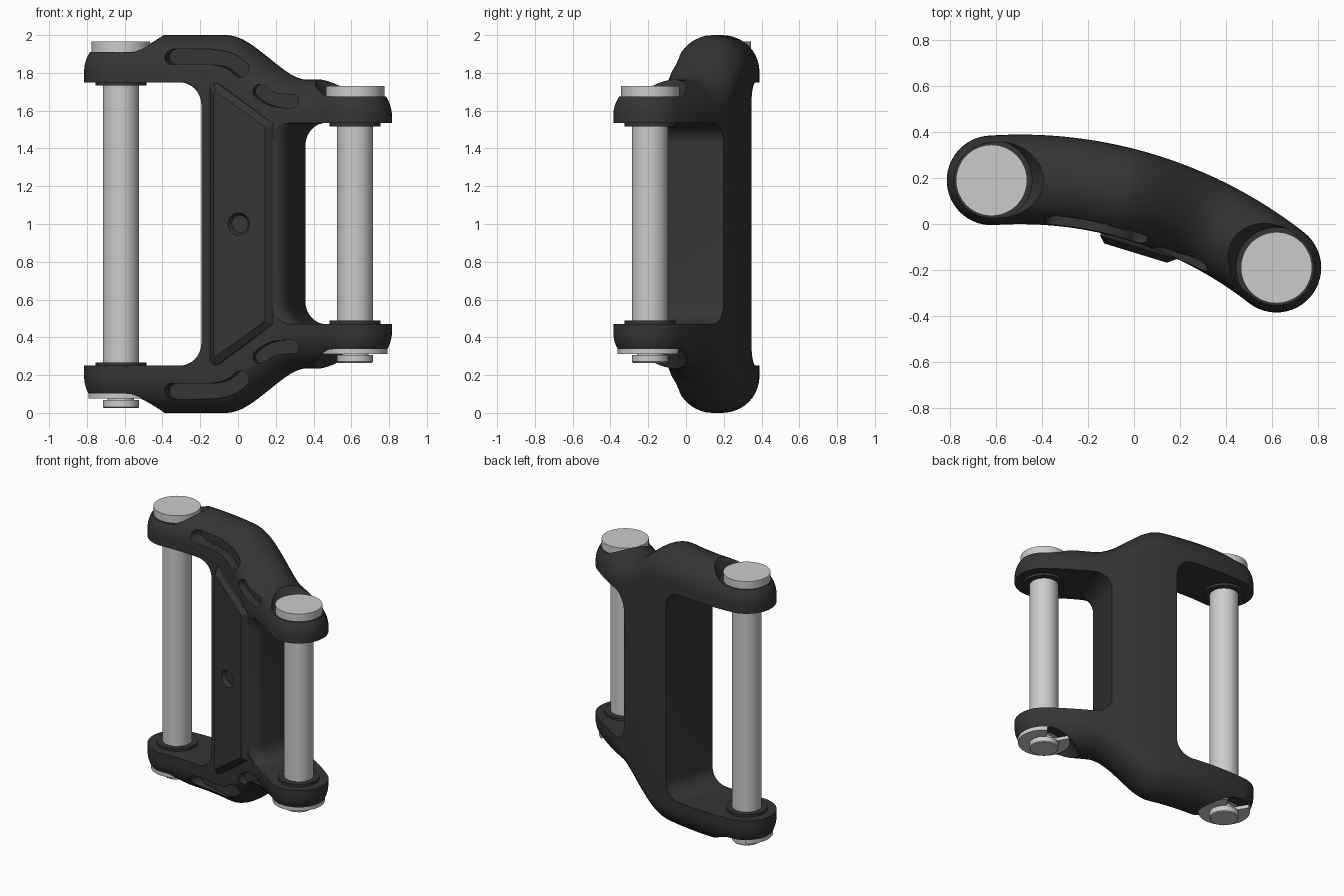
import bpy, bmesh
from math import sin, cos, pi, asin, hypot, atan2, radians, sqrt

if "Cube" in bpy.data.objects:
    bpy.data.objects.remove(bpy.data.objects["Cube"])

# plan layout: the link is an arc whose chord joins the two pin centres
PX, PY = 0.62, -0.19
L = hypot(PX, PY)
C, S = PX / L, -PY / L
R, SAG, W = 1.81, 0.12, 0.195
HALF = asin(L / R)


def P(u, v, z):
    """chord frame (u along chord, v towards the back) to world"""
    return (u * C + v * S, -u * S + v * C, z)


def make(name, parts, mat=None):
    me = bpy.data.meshes.new(name)
    bm = bmesh.new()
    for rings in parts:
        vs = [[bm.verts.new(p) for p in r] for r in rings]
        n = len(vs[0])
        for a, b in zip(vs, vs[1:]):
            for i in range(n):
                bm.faces.new((a[i], a[(i + 1) % n], b[(i + 1) % n], b[i]))
        bm.faces.new(vs[0])
        bm.faces.new(vs[-1])
    bmesh.ops.recalc_face_normals(bm, faces=bm.faces)
    bm.to_mesh(me)
    bm.free()
    ob = bpy.data.objects.new(name, me)
    bpy.context.collection.objects.link(ob)
    if mat:
        me.materials.append(mat)
    return ob


def activate(ob):
    bpy.ops.object.select_all(action='DESELECT')
    ob.select_set(True)
    bpy.context.view_layer.objects.active = ob


def cut(ob, cutter):
    cutter.hide_render = True
    m = ob.modifiers.new("cut", 'BOOLEAN')
    m.operation, m.solver, m.object = 'DIFFERENCE', 'EXACT', cutter
    activate(ob)
    bpy.ops.object.modifier_apply(modifier=m.name)
    bpy.data.objects.remove(cutter)


def smooth(ob, deg=32):
    activate(ob)
    bpy.ops.object.shade_smooth_by_angle(angle=radians(deg))


def lathe(x, y, prof, n=48):
    return [[(x + r * cos(2 * pi * i / n), y + r * sin(2 * pi * i / n), z) for i in range(n)]
            for r, z in prof]


def flip(pts, m):
    return [(u, 2 - z) for u, z in pts] if m else pts


dark = bpy.data.materials.new("dark_coating")
dark.diffuse_color = (0.035, 0.035, 0.035, 1)
dark.use_nodes = True
dark.node_tree.nodes["Principled BSDF"].inputs["Base Color"].default_value = dark.diffuse_color


# body: stadium section swept along the arc, closed by round ends
def top_z(x):
    t = min(1, max(0, (x + 0.06) / 0.42))
    return 2.0 - 0.235 * t * t * (3 - 2 * t)


def station(a, d, w):
    u, v = R * sin(a) + d * cos(a), SAG - R + R * cos(a) - d * sin(a)
    zc = top_z(P(R * sin(a), SAG - R + R * cos(a), 0)[0]) - W
    ring, n = [], 20
    for sgn, z, off in ((1, zc, 0), (-1, 2 - zc, pi)):
        for i in range(n + 1):
            t = off + pi * i / n
            k = w * cos(t)
            ring.append(P(u + k * sin(a), v + k * cos(a), z + w * sin(t)))
    return ring


caps = [radians(88 * i / 12) for i in range(12, 0, -1)]
rings = [station(-HALF, -W * sin(t), W * cos(t)) for t in caps]
rings += [station(-HALF + 2 * HALF * i / 56, 0, W) for i in range(57)]
rings += [station(HALF, W * sin(t), W * cos(t)) for t in reversed(caps)]
body = make("link_body", [rings], dark)


# side windows, with a flared front edge that rounds the post
def window(ue, far, z0, z1, v, r=0.12):
    s = 1 if far > ue else -1
    pts = [(far, z0)]
    for zc, a0 in ((z0 + r, 1.5 * pi), (z1 - r, pi)):
        for i in range(11):
            a = a0 - pi / 2 * i / 10
            pts.append((ue + s * (r + r * cos(a)), zc + r * sin(a)))
    pts.append((far, z1))
    return [P(u, v, z) for u, z in pts]


def flared(ue, far, z0, z1, f, vf):
    s = 1 if far > ue else -1
    secs = [(0.6, ue)]
    for i in range(9):
        t = pi / 2 * i / 8 * 0.98
        secs.append((vf + f - f * sin(t), ue - s * f * (1 - cos(t))))
    secs.append((-0.6, ue - s * f))
    return [window(u, far, z0, z1, v) for v, u in secs]


cut(body, make("window_left", [flared(-0.18, -1.3, 0.25, 1.75, 0.012, -0.085)]))
cut(body, make("window_right", [flared(0.283, 1.3, 0.47, 1.535, 0.08, -0.092)]))

# conical seats for pin heads and clips
for x, y, zf in ((-PX, -PY, 1.91), (PX, PY, 1.675)):
    lower = 0.1 if x < 0 else 0.335
    cut(body, make("seat_top", [lathe(x, y, [(0.176, zf), (0.226, zf + 0.09), (0.26, zf + 0.2)], 64)]))
    cut(body, make("seat_bottom", [lathe(x, y, [(0.176, lower), (0.226, lower - 0.09), (0.26, lower - 0.2)], 64)]))


# pockets along the front of the arms
def capsule(path, w):
    path = [((x + 0.026) / 0.956, z) for x, z in path]
    n = len(path)
    left, right = [], []
    for i, (u, z) in enumerate(path):
        a, b = path[max(0, i - 1)], path[min(n - 1, i + 1)]
        t = atan2(b[1] - a[1], b[0] - a[0])
        if i in (0, n - 1):
            base = t + pi / 2 if i == 0 else t - pi / 2
            arc = [(u + w * cos(base + pi * k / 10), z + w * sin(base + pi * k / 10)) for k in range(11)]
            if i == 0:
                start = arc
            else:
                end = arc
        else:
            left.append((u - w * sin(t), z + w * cos(t)))
            right.append((u + w * sin(t), z - w * cos(t)))
    return start + right + end + left[::-1]


slots = (([(-0.345, 1.885), (-0.24, 1.885), (-0.14, 1.884), (-0.09, 1.876), (-0.05, 1.862), (-0.02, 1.843), (0.008, 1.818)], 0.041, -0.015),
         ([(0.11, 1.703), (0.14, 1.68), (0.17, 1.664), (0.2, 1.655), (0.24, 1.651), (0.288, 1.65)], 0.036, -0.03))
for path, w, floor in slots:
    for m in (0, 1):
        prof = flip(capsule(path, w), m)
        cut(body, make("pocket", [[[P(u, v, z) for u, z in prof] for v in (-0.5, floor)]]))
smooth(body)

# raised chamfered front pad with a shallow round recess
half = [(0.222, 1.53), (-0.075, 1.738), (-0.105, 1.75), (-0.126, 1.725)]
inner = [(0.186, 1.513), (-0.075, 1.693), (-0.09, 1.7), (-0.099, 1.685)]
outer = half + flip(half, 1)[::-1]
inner = inner + flip(inner, 1)[::-1]
pad = make("front_pad", [[[P(u, v, z) for u, z in o] for o, v in
                          ((outer, -0.03), (outer, -0.092), (inner, -0.119))]], dark)
cut(pad, make("recess", [[[P(0.04 + r * cos(k * pi / 16), v, 1 + r * sin(k * pi / 16)) for k in range(32)]
                          for r, v in ((0.066, -0.13), (0.045, -0.095))]]))
smooth(pad, 25)

# pins, bushings and retaining clips
sides = (("left", -PX, -PY, 0.025, 0.075, 0.098, 1.91, 1.965, (0.248, 1.732)),
         ("right", PX, PY, 0.265, 0.312, 0.334, 1.675, 1.73, (0.468, 1.517)))
for side, x, y, z0, c0, c1, h0, h1, bush in sides:
    pin = make(side + "_pin", [lathe(x, y, [(0.09, z0), (0.096, z0 + 0.006), (0.096, c0 - 0.006), (0.07, c0 - 0.006),
                                            (0.07, c1), (0.096, c1), (0.096, h0), (0.155, h0), (0.155, h1)])])
    smooth(pin)
    rings = make(side + "_bushings", [lathe(x, y, [(0.135, z), (0.135, z + 0.02)]) for z in bush], dark)
    smooth(rings)
    arc = [pi / 2 + 0.55 + (2 * pi - 1.1) * i / 40 for i in range(41)]
    prof = [(0.172 * cos(a), 0.172 * sin(a)) for a in arc] + [(0.068 * cos(a), 0.068 * sin(a)) for a in arc[::-1]]
    clip = make(side + "_clip", [[[(x + p, y + q, z) for p, q in prof] for z in (c0, c1 + 0.004)]])
    smooth(clip)
